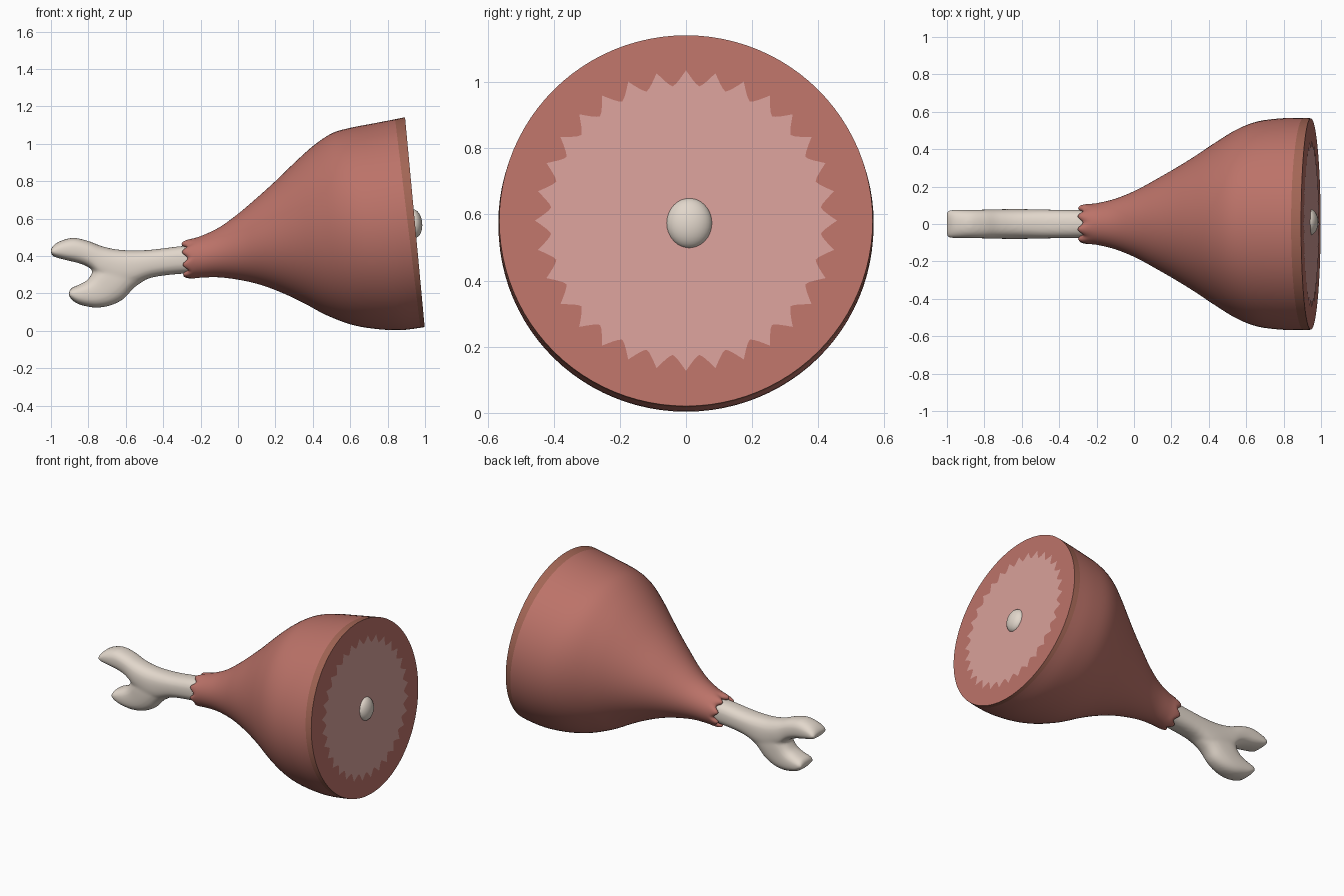
import bpy, bmesh, math
from mathutils import Vector

if "Cube" in bpy.data.objects:
    bpy.data.objects.remove(bpy.data.objects["Cube"])


def material(name, rgb):
    m = bpy.data.materials.new(name)
    m.diffuse_color = (*rgb, 1)
    m.use_nodes = True
    m.node_tree.nodes["Principled BSDF"].inputs["Base Color"].default_value = m.diffuse_color
    return m


MEAT = material("meat", (0.50, 0.17, 0.14))
RIND = material("rind", (0.36, 0.13, 0.09))
PINK = material("pink_meat", (0.68, 0.35, 0.32))
BONE = material("bone", (0.76, 0.68, 0.60))


def finish(name, bm, mat, smooth=True):
    bmesh.ops.recalc_face_normals(bm, faces=bm.faces)
    me = bpy.data.meshes.new(name)
    bm.to_mesh(me)
    bm.free()
    me.materials.append(mat)
    for p in me.polygons:
        p.use_smooth = smooth
    ob = bpy.data.objects.new(name, me)
    bpy.context.collection.objects.link(ob)
    return ob


def spline(rows, steps):
    """Catmull-Rom interpolation of section rows."""
    out = []
    for i in range(len(rows) - 1):
        p = [rows[max(0, min(len(rows) - 1, i + k))] for k in (-1, 0, 1, 2)]
        for s in range(steps):
            t = s / steps
            out.append([0.5 * (2 * b + (c - a) * t + (2 * a - 5 * b + 4 * c - d) * t * t
                               + (3 * b - a - 3 * c + d) * t ** 3) for a, b, c, d in zip(*p)])
    return out + [list(rows[-1])]


def loft(bm, rows, steps=4, sides=96, caps=False, power=1.0, ripple=0.0):
    """Rows are top x, top z, bottom x, bottom z, half width in y."""
    rings = []
    for xt, zt, xb, zb, w in spline(rows, steps):
        ring = []
        for k in range(sides):
            a = 2 * math.pi * k / sides
            c, s = (math.copysign(abs(f) ** power, f) for f in (math.cos(a), math.sin(a)))
            x = (xt + xb) / 2 + c * (xt - xb) / 2
            z = (zt + zb) / 2 + c * (zt - zb) / 2
            fade = max(0, min(1, (-0.22 - x) / 0.05))
            ring.append(bm.verts.new((x - ripple * fade * math.cos(8 * a + 2.5), w * s, z)))
        rings.append(ring)
    for r, q in zip(rings, rings[1:]):
        for k in range(sides):
            j = (k + 1) % sides
            bm.faces.new((r[k], r[j], q[j], q[k]))
    if caps:
        bm.faces.new(rings[0])
        bm.faces.new(rings[-1])


# Meat body, with a rippled collar folding in around the bone
bm = bmesh.new()
loft(bm, [
    (-0.22, 0.45, -0.22, 0.31, 0.070), (-0.275, 0.455, -0.268, 0.305, 0.076),
    (-0.287, 0.472, -0.278, 0.290, 0.092), (-0.265, 0.488, -0.258, 0.279, 0.106),
    (-0.20, 0.506, -0.20, 0.284, 0.111), (-0.10, 0.553, -0.10, 0.286, 0.135),
    (0.0, 0.625, 0.02, 0.270, 0.180), (0.10, 0.71, 0.13, 0.243, 0.237),
    (0.20, 0.80, 0.25, 0.197, 0.300), (0.30, 0.897, 0.36, 0.144, 0.365),
    (0.40, 0.987, 0.47, 0.085, 0.435), (0.50, 1.055, 0.60, 0.035, 0.505),
    (0.60, 1.085, 0.72, 0.012, 0.548), (0.72, 1.108, 0.86, 0.003, 0.565),
    (0.84, 1.131, 0.975, 0.016, 0.568)], ripple=0.014)
finish("meat_body", bm, MEAT)

# Rind band around the cut
TOP, BOT = Vector((0.893, 0, 1.142)), Vector((0.998, 0, 0.02))
bm = bmesh.new()
loft(bm, [(0.84, 1.131, 0.975, 0.016, 0.568), (TOP.x, TOP.z, BOT.x, BOT.z, 0.565)], steps=1)
finish("rind_band", bm, RIND)

# Tilted cut face and its jagged pink centre
MID = (TOP + BOT) / 2
UP = (TOP - BOT).normalized()
OUT = Vector((UP.z, 0, -UP.x))


def disc(name, outline, lift, mat):
    bm = bmesh.new()
    mid = bm.verts.new(MID + OUT * lift)
    vs = [bm.verts.new(MID + OUT * lift + UP * u + Vector((0, v, 0))) for u, v in outline]
    for a, b in zip(vs, vs[1:] + vs[:1]):
        bm.faces.new((mid, a, b))
    finish(name, bm, mat, False)


half = (TOP - BOT).length / 2
ring = [2 * math.pi * k / 96 for k in range(96)]
disc("cut_face", [(half * math.cos(a), 0.565 * math.sin(a)) for a in ring], 0, MEAT)
TEETH, SUB = 32, 8
star = []
for k in range(TEETH * SUB):
    a = 2 * math.pi * k / (TEETH * SUB)
    d = abs((k % SUB) - SUB / 2) / (SUB / 2)
    r = 0.41 + 0.047 * d ** 1.4
    star.append((r * math.cos(a), r * math.sin(a)))
disc("cut_centre", star, 0.003, PINK)

# Bone end poking out of the cut
bm = bmesh.new()
bmesh.ops.create_uvsphere(bm, u_segments=32, v_segments=16, radius=1)
for v in bm.verts:
    v.co = Vector((0.94, 0.01, 0.573)) + OUT * v.co.x * 0.045 + UP * v.co.z * 0.077 + Vector((0, v.co.y * 0.07, 0))
finish("bone_end", bm, BONE)

# Forked bone: shaft with upper knuckle, plus lower knuckle, fused
bm = bmesh.new()
loft(bm, [
    (-0.15, 0.46, -0.15, 0.31, 0.074), (-0.30, 0.453, -0.30, 0.305, 0.075),
    (-0.48, 0.432, -0.46, 0.285, 0.077), (-0.62, 0.432, -0.60, 0.235, 0.080),
    (-0.72, 0.45, -0.72, 0.27, 0.079), (-0.80, 0.48, -0.785, 0.33, 0.077),
    (-0.88, 0.497, -0.84, 0.358, 0.076), (-0.95, 0.48, -0.92, 0.378, 0.076),
    (-0.988, 0.455, -0.978, 0.394, 0.074), (-1.002, 0.433, -0.998, 0.408, 0.068)],
    sides=40, caps=True, power=0.8)
loft(bm, [
    (-0.50, 0.41, -0.45, 0.30, 0.060), (-0.65, 0.41, -0.55, 0.235, 0.074),
    (-0.75, 0.36, -0.61, 0.172, 0.077), (-0.785, 0.30, -0.68, 0.136, 0.077),
    (-0.81, 0.268, -0.76, 0.124, 0.077), (-0.858, 0.243, -0.84, 0.138, 0.076),
    (-0.892, 0.228, -0.882, 0.16, 0.073), (-0.905, 0.205, -0.903, 0.185, 0.066)],
    sides=40, caps=True, power=0.8)
bone = finish("forked_bone", bm, BONE)
fuse = bone.modifiers.new("fuse", "REMESH")
fuse.mode = "VOXEL"
fuse.voxel_size = 0.009
fuse.use_smooth_shade = True
soften = bone.modifiers.new("soften", "SMOOTH")
soften.factor = 0.5
soften.iterations = 8
